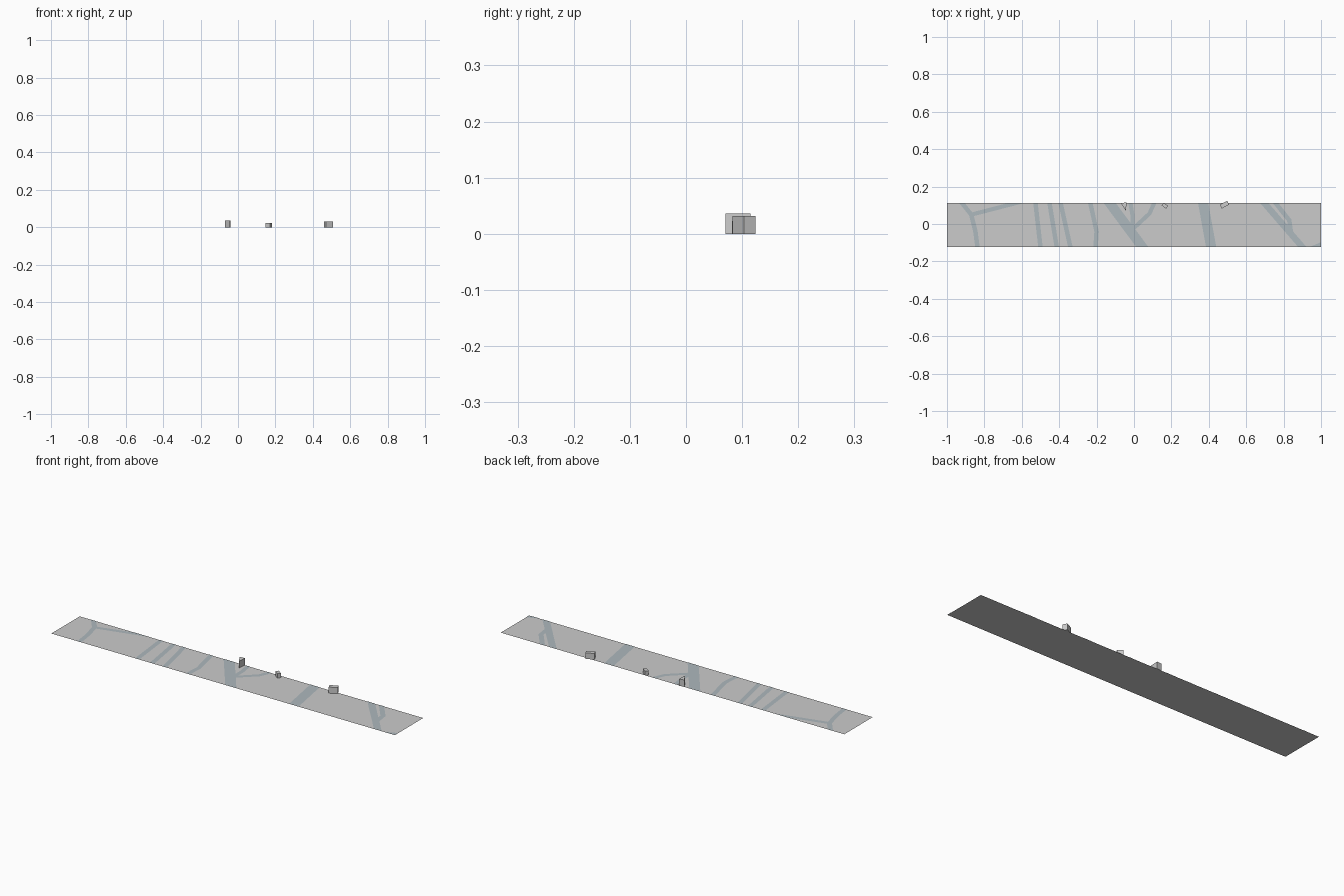
import bpy, bmesh, math
from mathutils import Vector

if "Cube" in bpy.data.objects:
    bpy.data.objects.remove(bpy.data.objects["Cube"])

X0, X1, Y0, Y1 = -1.0, 1.0, -0.124, 0.112   # ground limits


def make_object(name, bm, mat=None):
    mesh = bpy.data.meshes.new(name)
    bm.to_mesh(mesh)
    bm.free()
    ob = bpy.data.objects.new(name, mesh)
    bpy.context.collection.objects.link(ob)
    if mat:
        mesh.materials.append(mat)
    return ob


def prism(name, outline, height):
    """Extrude a counter-clockwise outline up from the ground."""
    bm = bmesh.new()
    low = [bm.verts.new((x, y, 0)) for x, y in outline]
    top = [bm.verts.new((x, y, height)) for x, y in outline]
    n = len(outline)
    bm.faces.new(low[::-1])
    bm.faces.new(top)
    for i in range(n):
        j = (i + 1) % n
        bm.faces.new((low[i], low[j], top[j], top[i]))
    return make_object(name, bm)


def rotated_box(name, cx, cy, w, d, h, degrees):
    c, s = math.cos(math.radians(degrees)), math.sin(math.radians(degrees))
    corners = [(-w/2, -d/2), (w/2, -d/2), (w/2, d/2), (-w/2, d/2)]
    return prism(name, [(cx + x*c - y*s, cy + x*s + y*c) for x, y in corners], h)


def road(name, path, width, z, mat):
    """Flat mitred ribbon along a path, trimmed to the ground limits."""
    pts = [Vector(p) for p in path]
    dirs = [(b - a).normalized() for a, b in zip(pts, pts[1:])]
    bm = bmesh.new()
    rows = []
    for i, p in enumerate(pts):
        a, b = dirs[max(i - 1, 0)], dirs[min(i, len(dirs) - 1)]
        t = (a + b).normalized()
        side = Vector((-t.y, t.x)) * (width / 2 / max(t.dot(a), 0.3))
        rows.append([bm.verts.new((*(p + side), z)), bm.verts.new((*(p - side), z))])
    for (l0, r0), (l1, r1) in zip(rows, rows[1:]):
        bm.faces.new((r0, r1, l1, l0))
    for co, no in (((X0, 0, 0), (-1, 0, 0)), ((X1, 0, 0), (1, 0, 0)),
                   ((0, Y0, 0), (0, -1, 0)), ((0, Y1, 0), (0, 1, 0))):
        bmesh.ops.bisect_plane(bm, geom=bm.verts[:] + bm.edges[:] + bm.faces[:],
                               plane_co=co, plane_no=no, clear_outer=True)
    return make_object(name, bm, mat)


asphalt = bpy.data.materials.new("asphalt")
asphalt.diffuse_color = (0.42, 0.48, 0.51, 1)
asphalt.use_nodes = True
asphalt.node_tree.nodes["Principled BSDF"].inputs["Base Color"].default_value = asphalt.diffuse_color

# Ground strip
bm = bmesh.new()
bm.faces.new([bm.verts.new((x, y, 0)) for x, y in
              ((X0, Y0), (X1, Y0), (X1, Y1), (X0, Y1))])
make_object("ground", bm)

# Roads, running past the ground edge before trimming
roads = [
    ("west_road", [(-.95, .15), (-.87, .05), (-.848, -.04), (-.832, -.16)], .024),
    ("west_branch", [(-.87, .05), (-.50, .146)], .022),
    ("street_a", [(-.531, .15), (-.496, -.16)], .024),
    ("street_b", [(-.458, .15), (-.407, -.16)], .024),
    ("street_c", [(-.401, .15), (-.332, -.16)], .024),
    ("street_d", [(-.242, .15), (-.2, -.04), (-.208, -.16)], .024),
    ("diagonal_avenue", [(-.158, .15), (.072, -.16)], .052),
    ("fork_left", [(-.008, -.03), (-.008, .045), (-.025, .15)], .022),
    ("fork_right", [(-.01, -.03), (.083, .056), (.125, .15)], .022),
    ("wide_avenue", [(.363, .15), (.419, -.16)], .054),
    ("east_diagonal", [(.664, .15), (.932, -.16)], .034),
    ("east_branch", [(.727, .15), (.83, .02), (.842, -.065)], .024),
    ("corner_road", [(.90, -.15), (1.05, -.087)], .02),
]
for i, (name, path, width) in enumerate(roads):
    road(name, path, width, 0.0006 + i * 0.00002, asphalt)

# Small buildings along the back edge
prism("wedge_building", [(-.043, .07), (-.04, .115), (-.07, .112)], .036)
rotated_box("small_building", .165, .098, .03, .018, .023, -35)
rotated_box("long_building", .484, .1035, .044, .0235, .032, 27)
